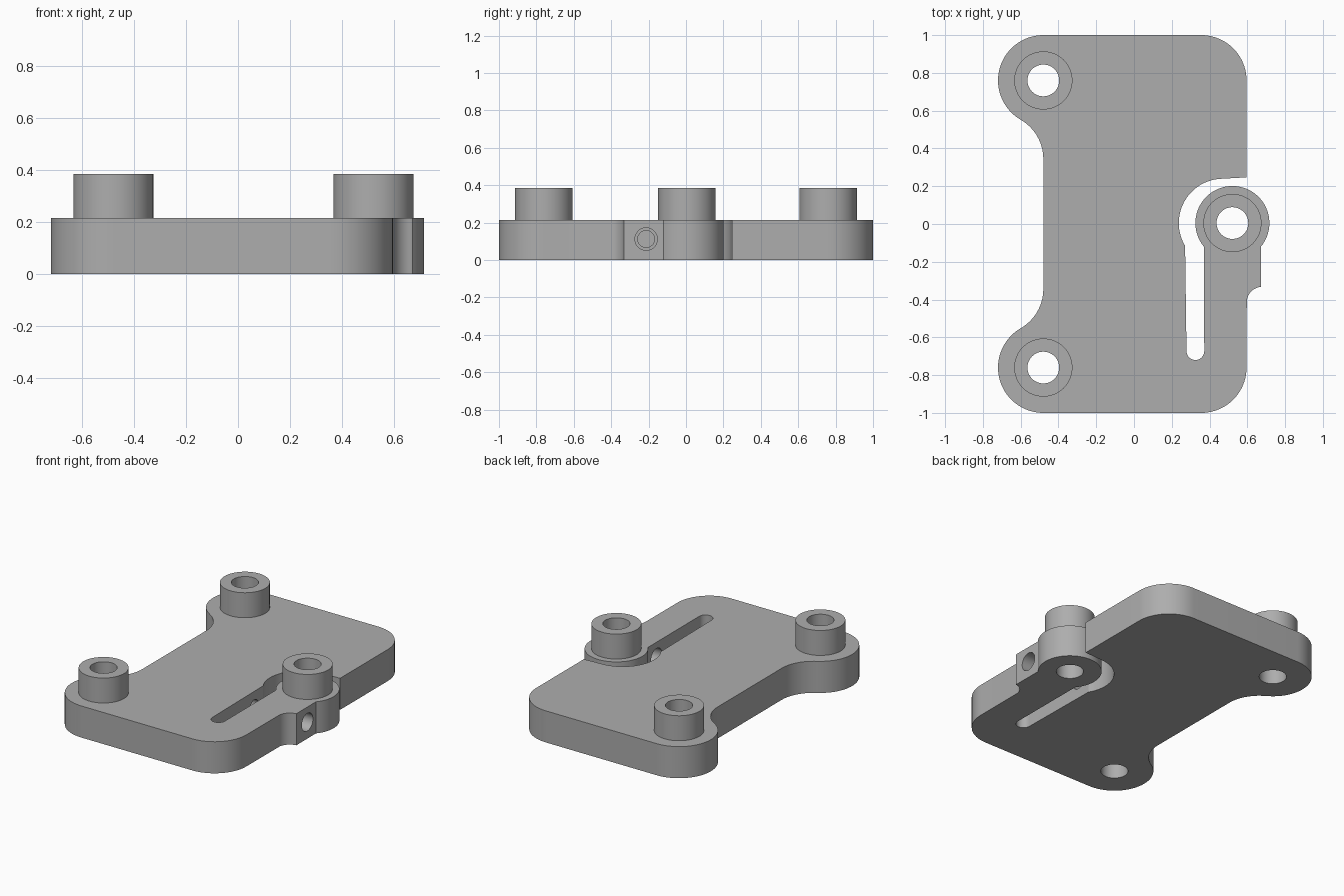
import bpy, bmesh
from math import cos, sin, radians, pi
from mathutils import Matrix, Vector

cube = bpy.data.objects.get("Cube")
if cube:
    bpy.data.objects.remove(cube, do_unlink=True)

PLATE_TOP, BOSS_TOP = 0.215, 0.385
LOBE_R, BOSS_R, BORE_R, ARM_R = 0.24, 0.154, 0.084, 0.196
ARM = (0.521, 0.005)
BOSSES = {"rear": (-0.48, 0.76), "front": (-0.48, -0.76), "arm": ARM}

grey = bpy.data.materials.new("plain grey")
grey.use_nodes = True
colour = (0.42, 0.42, 0.42, 1)
grey.diffuse_color = colour
grey.node_tree.nodes["Principled BSDF"].inputs["Base Color"].default_value = colour


def arc(centre, r, start, end, steps=20):
    """Points along an arc, angles in degrees."""
    angles = [radians(start + (end - start) * i / steps) for i in range(steps + 1)]
    return [(centre[0] + r * cos(a), centre[1] + r * sin(a)) for a in angles]


def to_object(bm, name):
    bmesh.ops.recalc_face_normals(bm, faces=bm.faces)
    mesh = bpy.data.meshes.new(name)
    bm.to_mesh(mesh)
    bm.free()
    mesh.materials.append(grey)
    ob = bpy.data.objects.new(name, mesh)
    bpy.context.collection.objects.link(ob)
    return ob


def cylinder(name, start, end, r):
    """Closed cylinder between two points."""
    a, b = Vector(start), Vector(end)
    turn = (b - a).to_track_quat('Z', 'Y').to_matrix().to_4x4()
    bm = bmesh.new()
    bmesh.ops.create_cone(bm, cap_ends=True, segments=64, radius1=r, radius2=r,
                          depth=(b - a).length,
                          matrix=Matrix.Translation((a + b) / 2) @ turn)
    return to_object(bm, name)


def combine(target, tool, operation):
    """Apply a boolean and discard the tool."""
    mod = target.modifiers.new(operation.lower(), 'BOOLEAN')
    mod.object, mod.operation, mod.solver = tool, operation, 'EXACT'
    bpy.context.view_layer.objects.active = target
    bpy.ops.object.modifier_apply(modifier=mod.name)
    bpy.data.objects.remove(tool, do_unlink=True)


# Plate outline, clockwise from the rear corner, with the flexible arm and its slot
outline = (
    arc((0.356, 0.76), LOBE_R, 90, 0)
    + [(0.596, 0.247)]
    + arc((0.472, 0.005), 0.235, 90, 211)             # clearance round the arm end
    + arc((0.325, -0.673), 0.047, 180, 360)           # slot end
    + arc(ARM, ARM_R, 220, -40, 48)                   # arm end
    + [(0.672, -0.332)]
    + arc((0.68, -0.415), 0.083, 96, 180, 10)         # fillet below the screw pad
    + arc((0.356, -0.76), LOBE_R, 0, -90)
    + arc((-0.48, -0.76), LOBE_R, 270, 120, 32)       # front lobe
    + arc((-0.72, -0.344), LOBE_R, -60, 0, 14)        # front neck
    + arc((-0.72, 0.344), LOBE_R, 0, 60, 14)          # rear neck
    + arc((-0.48, 0.76), LOBE_R, 240, 90, 32)         # rear lobe
)
bm = bmesh.new()
base = bm.faces.new([bm.verts.new((x, y, 0)) for x, y in outline])
bmesh.ops.remove_doubles(bm, verts=bm.verts, dist=0.0005)
solid = bmesh.ops.extrude_face_region(bm, geom=list(bm.faces), use_keep_orig=True)
top = [v for v in solid["geom"] if isinstance(v, bmesh.types.BMVert)]
bmesh.ops.translate(bm, verts=top, vec=(0, 0, PLATE_TOP))
plate = to_object(bm, "mounting_plate")

# Raised bosses, each bored right through
for name, (x, y) in BOSSES.items():
    boss = cylinder(name + "_boss", (x, y, PLATE_TOP / 2), (x, y, BOSS_TOP), BOSS_R)
    combine(plate, boss, 'UNION')
for name, (x, y) in BOSSES.items():
    combine(plate, cylinder(name + "_bore", (x, y, -0.1), (x, y, 0.5), BORE_R), 'DIFFERENCE')

# Adjusting screw: clearance hole in the arm, smaller blind hole in the plate
SCREW_Y, SCREW_Z = -0.213, 0.112
for name, x0, x1, r in (("clearance_hole", 0.325, 0.8, 0.06),
                        ("screw_hole", 0.0, 0.325, 0.045)):
    combine(plate, cylinder(name, (x0, SCREW_Y, SCREW_Z), (x1, SCREW_Y, SCREW_Z), r),
            'DIFFERENCE')

bpy.ops.object.select_all(action='DESELECT')
plate.select_set(True)
bpy.context.view_layer.objects.active = plate
bpy.ops.object.shade_smooth_by_angle(angle=radians(25))
